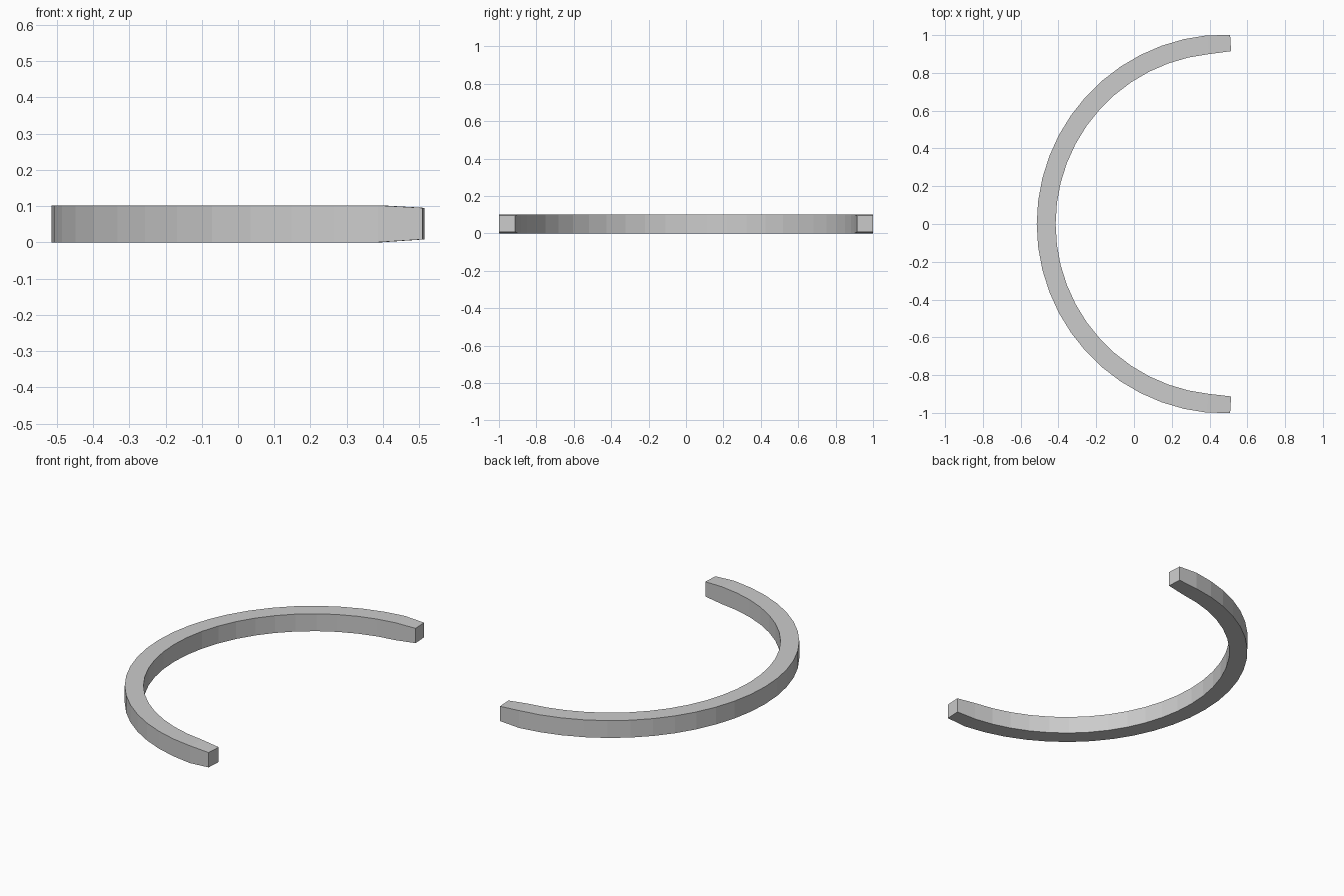
import bpy, bmesh
from math import sin, cos, radians

if "Cube" in bpy.data.objects:
    bpy.data.objects.remove(bpy.data.objects["Cube"])

R_OUT, R_IN, HEIGHT = 1.004, 0.904, 0.102
CX = R_OUT - 0.515          # centre of the arc on x
SPAN, SEGS = 84.1, 24       # half sweep of the full-size section, in degrees

bm = bmesh.new()


def section(outer, inner, z0, z1):
    """Rectangular cross-section between an outer and an inner plan point."""
    return [bm.verts.new((*p, z)) for p, z in
            ((outer, z0), (outer, z1), (inner, z1), (inner, z0))]


def on_arc(r, a):
    return (CX - r * cos(a), r * sin(a))


# Slightly tapered tips close both ends of the swept arc
sections = [section((0.509, -1.0), (0.514, -0.913), 0.008, 0.095)]
for i in range(SEGS + 1):
    a = radians(-SPAN + 2 * SPAN * i / SEGS)
    sections.append(section(on_arc(R_OUT, a), on_arc(R_IN, a), 0, HEIGHT))
sections.append(section((0.509, 1.0), (0.514, 0.915), 0.008, 0.095))

# Skin neighbouring sections and cap the ends
for s, t in zip(sections, sections[1:]):
    for k in range(4):
        n = (k + 1) % 4
        bm.faces.new((s[k], s[n], t[n], t[k]))
bm.faces.new(sections[0])
bm.faces.new(sections[-1])
bmesh.ops.recalc_face_normals(bm, faces=bm.faces)

mesh = bpy.data.meshes.new("half_ring")
bm.to_mesh(mesh)
bm.free()
ring = bpy.data.objects.new("half_ring", mesh)
bpy.context.collection.objects.link(ring)
